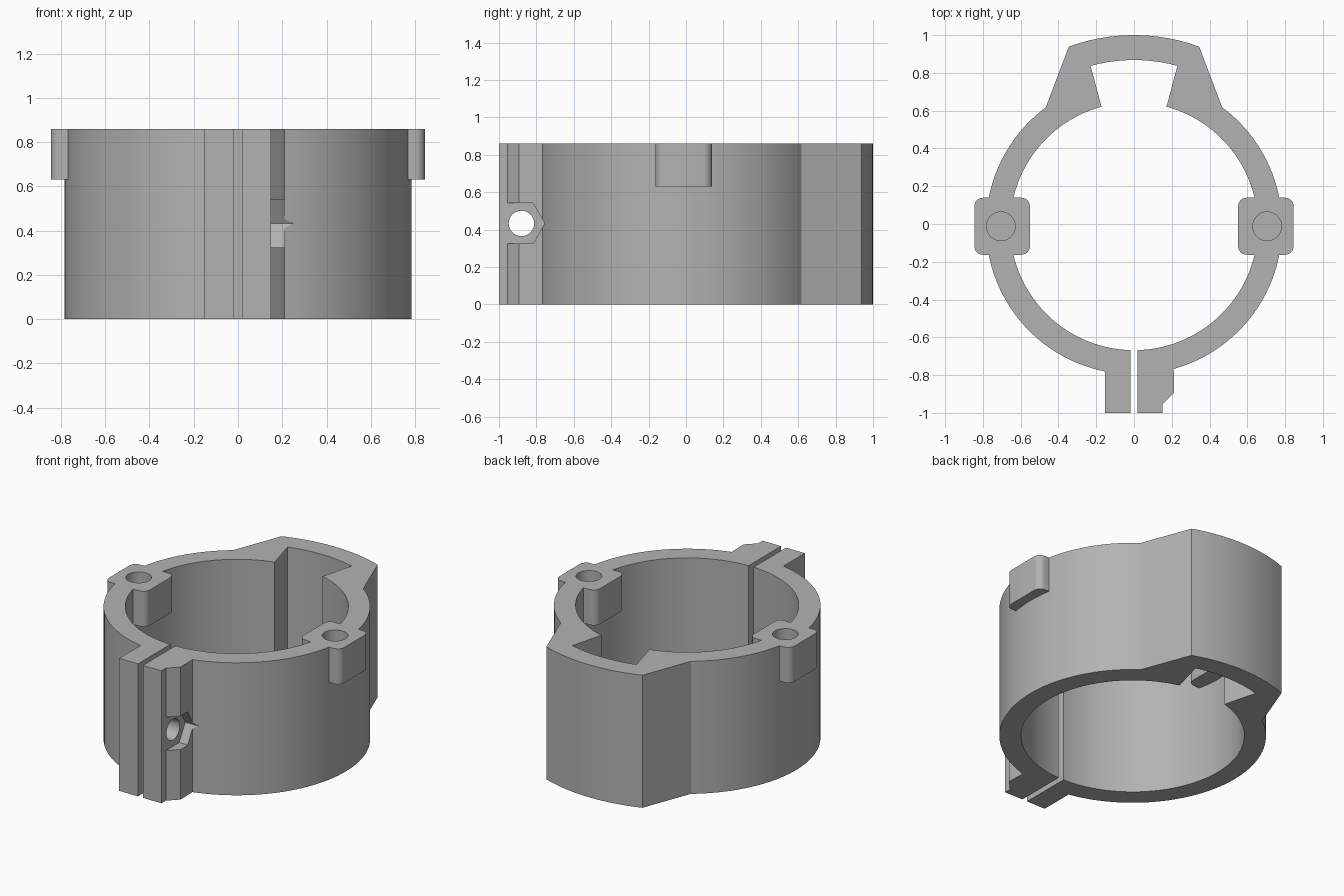
import bpy, bmesh, math
from mathutils import Vector

default = bpy.data.objects.get("Cube")
if default:
    bpy.data.objects.remove(default)

HEIGHT = 0.86
CY = -0.012                      # ring axis
R_OUT, R_IN = 0.784, 0.656
R_BUMP, R_POCKET = 1.012, 0.88
BOLT_Y, BOLT_Z = -0.88, 0.433

grey = bpy.data.materials.new("grey plastic")
grey.use_nodes = True
colour = (0.45, 0.45, 0.45, 1)
grey.diffuse_color = colour
grey.node_tree.nodes["Principled BSDF"].inputs["Base Color"].default_value = colour


def arc(r, start, end, cx=0, cy=CY, step=3):
    """Points along an arc, angles in degrees."""
    n = max(2, round(abs(end - start) / step))
    angles = [math.radians(start + (end - start) * i / n) for i in range(n + 1)]
    return [(cx + r * math.cos(a), cy + r * math.sin(a)) for a in angles]


def at_x(r, x, sign=1):
    """Angle, in degrees, where a ring-centred circle crosses the given x."""
    a = math.degrees(math.acos(x / r))
    return a if sign > 0 else -a


def prism(name, points, low, high, along_x=False):
    """Extrude an outline along z, or a y-z outline along x."""
    bm = bmesh.new()
    if along_x:
        verts = [bm.verts.new((low, p[0], p[1])) for p in points]
        move = Vector((high - low, 0, 0))
    else:
        verts = [bm.verts.new((p[0], p[1], low)) for p in points]
        move = Vector((0, 0, high - low))
    face = bm.faces.new(verts)
    result = bmesh.ops.extrude_face_region(bm, geom=[face])
    moved = [g for g in result["geom"] if isinstance(g, bmesh.types.BMVert)]
    bmesh.ops.translate(bm, verts=moved, vec=move)
    bmesh.ops.recalc_face_normals(bm, faces=bm.faces)
    mesh = bpy.data.meshes.new(name)
    bm.to_mesh(mesh)
    bm.free()
    mesh.materials.append(grey)
    obj = bpy.data.objects.new(name, mesh)
    bpy.context.collection.objects.link(obj)
    return obj


def combine(target, other, operation):
    """Apply a boolean and remove the helper."""
    mod = target.modifiers.new(operation, "BOOLEAN")
    mod.operation, mod.solver, mod.object = operation, "EXACT", other
    bpy.context.view_layer.objects.active = target
    bpy.ops.object.modifier_apply(modifier=mod.name)
    bpy.data.objects.remove(other)


# Split ring with rear bump, inner pocket and front clamp jaws
outline = arc(R_OUT, at_x(R_OUT, 0.21, -1), at_x(R_OUT, 0.467))
outline += arc(R_BUMP, at_x(R_BUMP, 0.345), at_x(R_BUMP, -0.345))
outline += arc(R_OUT, at_x(R_OUT, -0.467), 360 + at_x(R_OUT, -0.153, -1))
outline += [(-0.153, -1), (-0.018, -1)]
outline += arc(R_IN, 360 + at_x(R_IN, -0.018, -1), at_x(R_IN, -0.172))
outline += arc(R_POCKET, at_x(R_POCKET, -0.23), at_x(R_POCKET, 0.23))
outline += arc(R_IN, at_x(R_IN, 0.172), at_x(R_IN, 0.018, -1))
outline += [(0.018, -1), (0.15, -1), (0.15, -0.955), (0.213, -0.892)]
clamp = prism("clamp_ring", outline, 0, HEIGHT)

# Screw lugs with blind holes on both sides
for side in (-1, 1):
    lug = []
    for sx, sy, start in ((1, 1, 0), (-1, 1, 90), (-1, -1, 180), (1, -1, 270)):
        lug += arc(0.045, start, start + 90, side * 0.698 + sx * 0.102,
                   CY + sy * 0.106, 15)
    combine(clamp, prism("lug", lug, 0.63, HEIGHT), "UNION")
    hole = arc(0.076, 0, 350, side * 0.705, CY, 10)
    combine(clamp, prism("lug_hole", hole, 0.66, HEIGHT + 0.1), "DIFFERENCE")

# Hexagonal nut recess, open to the front, and the bolt hole across both jaws
nut = arc(0.125, -60, 60, BOLT_Y, BOLT_Z, 60)
nut = [(y, z) for y, z in nut] + [(-1.1, BOLT_Z + 0.108), (-1.1, BOLT_Z - 0.108)]
combine(clamp, prism("nut_recess", nut, 0.15, 0.32, True), "DIFFERENCE")
bolt = arc(0.068, 0, 350, BOLT_Y, BOLT_Z, 10)
combine(clamp, prism("bolt_hole", bolt, -0.3, 0.3, True), "DIFFERENCE")

# Smooth curved walls, keep crisp edges
bpy.ops.object.select_all(action="DESELECT")
clamp.select_set(True)
bpy.context.view_layer.objects.active = clamp
bpy.ops.object.shade_smooth_by_angle(angle=math.radians(25))
